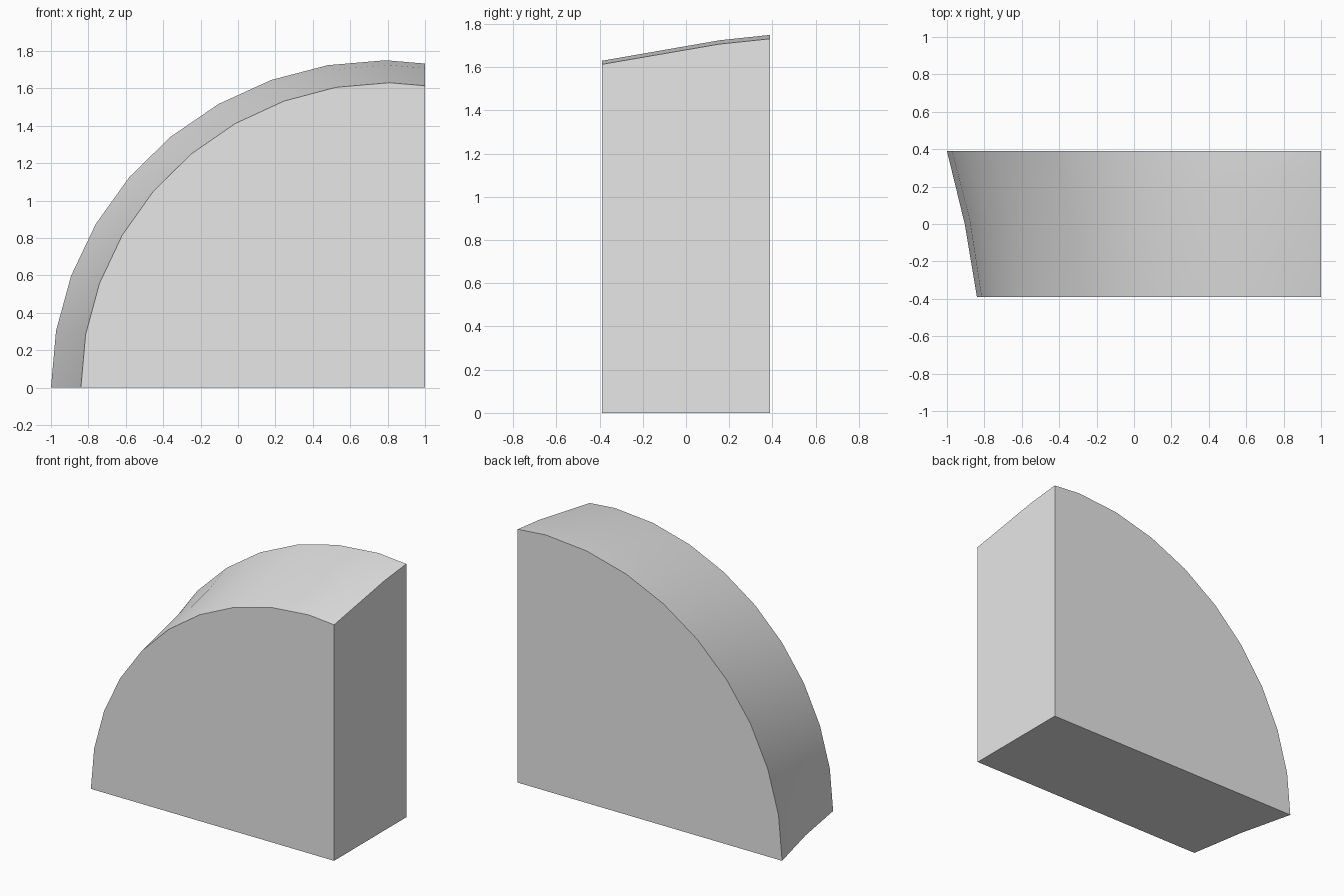
import bpy
import bmesh
from math import sin, cos, radians

default_cube = bpy.data.objects.get("Cube")
if default_cube:
    bpy.data.objects.remove(default_cube, do_unlink=True)

# Single plain grey material
grey = bpy.data.materials.new("light_grey")
grey.use_nodes = True
colour = (0.8, 0.8, 0.8, 1)
grey.diffuse_color = colour
grey.node_tree.nodes["Principled BSDF"].inputs["Base Color"].default_value = colour

END_X = 1.0


def arc_ring(bm, centre_x, width, height, y_base, y_top):
    """Elliptical arc in ten degree steps, cut off flat at END_X."""
    points = []
    for step in range(11):
        a = radians(10 * step)
        points.append((centre_x - width * cos(a),
                       y_base + (y_top - y_base) * sin(a),
                       height * sin(a)))
    # Slide the last point back along its segment to the flat end
    p, q = points[-2], points[-1]
    t = (END_X - p[0]) / (q[0] - p[0])
    points[-1] = tuple(u + (v - u) * t for u, v in zip(p, q))
    return [bm.verts.new(c) for c in points]


bm = bmesh.new()

# Front, middle and back cross-sections of the curved surface
rings = [
    arc_ring(bm, 0.81, 1.65, 1.63, -0.39, -0.39),
    arc_ring(bm, 0.80, 1.705, 1.725, 0.0, 0.155),
    arc_ring(bm, 0.79, 1.79, 1.75, 0.39, 0.39),
]
front, middle, back = rings
front_corner = bm.verts.new((END_X, -0.39, 0))
back_corner = bm.verts.new((END_X, 0.39, 0))

# Curved outer skin
for r, s in zip(rings, rings[1:]):
    for i in range(len(r) - 1):
        bm.faces.new((r[i], r[i + 1], s[i + 1], s[i]))

# Flat front, back, end and underside
bm.faces.new(front + [front_corner])
bm.faces.new(back + [back_corner])
bm.faces.new([r[-1] for r in rings] + [back_corner, front_corner])
bm.faces.new([r[0] for r in rings] + [back_corner, front_corner])
bmesh.ops.recalc_face_normals(bm, faces=bm.faces)

mesh = bpy.data.meshes.new("curved_wedge")
bm.to_mesh(mesh)
bm.free()
mesh.materials.append(grey)
wedge = bpy.data.objects.new("curved_wedge", mesh)
bpy.context.collection.objects.link(wedge)

# Smooth skin with crisp borders
bpy.ops.object.select_all(action="DESELECT")
wedge.select_set(True)
bpy.context.view_layer.objects.active = wedge
bpy.ops.object.shade_smooth_by_angle(angle=radians(30))
